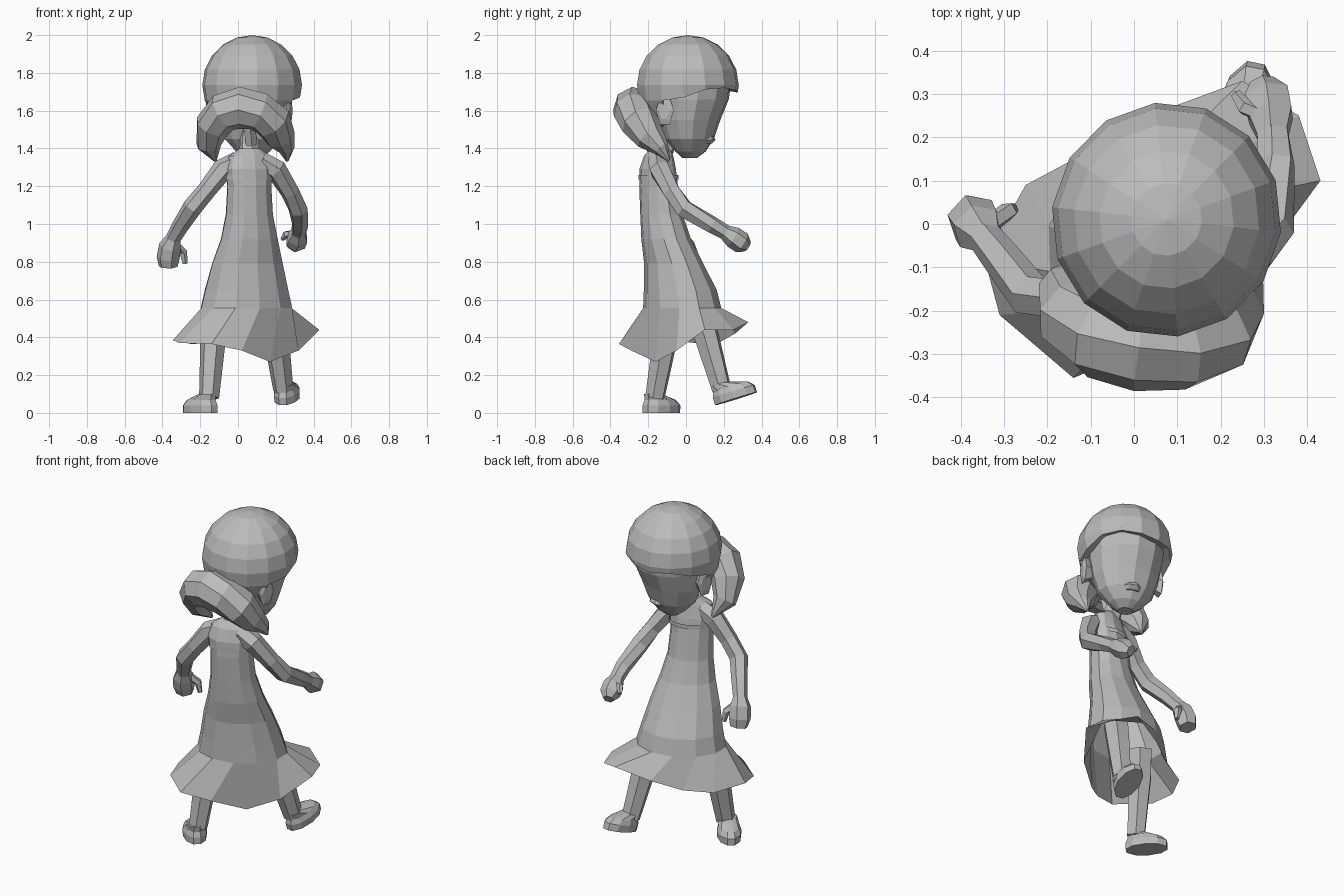
import bpy, bmesh, math
from mathutils import Vector, Matrix

if "Cube" in bpy.data.objects:
    bpy.data.objects.remove(bpy.data.objects["Cube"])

GREY = (0.5, 0.5, 0.5, 1)
clay = bpy.data.materials.new("plain grey")
clay.use_nodes = True
clay.diffuse_color = GREY
clay.node_tree.nodes["Principled BSDF"].inputs["Base Color"].default_value = GREY


def finish(name, bm):
    bmesh.ops.recalc_face_normals(bm, faces=bm.faces)
    mesh = bpy.data.meshes.new(name)
    bm.to_mesh(mesh)
    bm.free()
    mesh.materials.append(clay)
    obj = bpy.data.objects.new(name, mesh)
    bpy.context.collection.objects.link(obj)
    return obj


def loft(name, rings, bottom=True, top=True):
    """Skin a list of equal-length point rings."""
    bm = bmesh.new()
    rows = [[bm.verts.new(p) for p in ring] for ring in rings]
    n = len(rows[0])
    for a, b in zip(rows, rows[1:]):
        for i in range(n):
            j = (i + 1) % n
            bm.faces.new((a[i], a[j], b[j], b[i]))
    if bottom:
        bm.faces.new(rows[0][::-1])
    if top:
        bm.faces.new(rows[-1])
    return finish(name, bm)


def oval(x, y, z, rx, ry, n=12, yaw=0.0):
    ring = []
    for i in range(n):
        a = math.tau * i / n
        p = Matrix.Rotation(yaw, 3, 'Z') @ Vector((rx * math.cos(a), ry * math.sin(a), 0))
        ring.append(p + Vector((x, y, z)))
    return ring


def tube(name, path, n=6):
    """Loft along a path of (x, y, z, radius)."""
    pts = [Vector(p[:3]) for p in path]
    rings = []
    for i, p in enumerate(pts):
        t = (pts[min(i + 1, len(pts) - 1)] - pts[max(i - 1, 0)]).normalized()
        side = t.cross(Vector((0.2, 1, 0.1))).normalized()
        up = side.cross(t)
        r = path[i][3]
        rings.append([p + r * (side * math.cos(math.tau * k / n) + up * math.sin(math.tau * k / n))
                      for k in range(n)])
    return loft(name, rings)


# dress: turned bodice, widening skirt and uneven flared hem
YAW = 0.36
hem = [(.43, .10, .44), (.38, .25, .44), (.25, .33, .48), (.06, .26, .42),
       (-.10, .17, .37), (-.25, .09, .365), (-.345, -.08, .385), (-.31, -.21, .37),
       (-.14, -.355, .365), (.02, -.29, .33), (.17, -.16, .27), (.32, -.05, .33)]
body = [(.045, -.02, .555, .255, .20), (.045, -.03, .65, .232, .188), (.05, -.065, .79, .198, .15),
        (.06, -.105, .92, .158, .128), (.06, -.13, 1.05, .13, .11), (.06, -.145, 1.20, .122, .10),
        (.06, -.15, 1.29, .135, .09), (.065, -.145, 1.36, .12, .07), (.06, -.135, 1.40, .055, .05)]
loft("dress", [hem] + [oval(*r, yaw=YAW) for r in body], bottom=False)

# neckline band
loft("neckline", [oval(.06, -.145, z, .132, .102, yaw=YAW) for z in (1.235, 1.26)], False, False)

# neck
tube("neck", [(.06, -.13, 1.36, .055), (.06, -.09, 1.45, .05), (.07, -.05, 1.56, .06)])

# head frame, turned a little to the side
HEAD = Matrix.Translation((.075, .01, 0)) @ Matrix.Rotation(-0.34, 4, 'Z')

# face with jaw and chin
face_rows = [(.01, 1.35, .045, .04), (.015, 1.385, .095, .08), (.01, 1.45, .155, .125),
             (.01, 1.55, .19, .16), (.015, 1.66, .21, .205), (.02, 1.78, .215, .22)]
face = loft("face", [oval(0, f, z, rx, ry) for f, z, rx, ry in face_rows])
face.matrix_world = HEAD

# lips
lips = loft("lips", [oval(0, .11, 1.425, .045, .018, 6), oval(0, .125, 1.445, .05, .025, 6),
                     oval(0, .125, 1.465, .035, .015, 6)])
lips.matrix_world = HEAD

# hair cap: a faceted ball opened around the face, its rim rising toward the fringe
bm = bmesh.new()
bmesh.ops.create_uvsphere(bm, u_segments=14, v_segments=10, radius=1)
for v in bm.verts:
    v.co = Vector((v.co.x * .265, v.co.y * .272, 1.735 + v.co.z * .265))
opening = []
for f in bm.faces:
    c = f.calc_center_median()
    if c.z < 1.67 and c.y > -.08:
        opening.append(f)
bmesh.ops.delete(bm, context='FACES', geom=opening)
for v in bm.verts:
    if v.co.y > -.02 and v.co.z < 1.70:
        v.co.z += .055 * min(1, v.co.y / .15) + .012 * math.sin(v.co.x * 14)
        v.co.y += .008
hair = finish("hair_cap", bm)
hair.matrix_world = HEAD
shell = hair.modifiers.new("thickness", 'SOLIDIFY')
shell.thickness = .045

# ears
for side, word in ((1, "right"), (-1, "left")):
    rings = []
    for x, r in ((.17, .05), (.225, .085), (.235, .05)):
        turn = [math.tau * i / 6 for i in range(6)]
        rings.append([Vector((side * x, -.05 + r * .6 * math.cos(a), 1.60 + r * math.sin(a))) for a in turn])
    loft(word + "_ear", rings).matrix_world = HEAD

# gathered hair sweeping behind the neck, pointed at both ends
tube("back_hair", [(-.12, -.08, 1.335, .008), (-.155, -.15, 1.42, .066), (-.135, -.21, 1.52, .094),
                   (-.075, -.255, 1.59, .105), (.015, -.275, 1.615, .112), (.11, -.28, 1.595, .105),
                   (.185, -.245, 1.54, .104), (.225, -.19, 1.46, .08), (.255, -.13, 1.40, .045),
                   (.26, -.09, 1.335, .008)], 8)
tube("hair_tie", [(.05, -.24, 1.60, .06), (.06, -.17, 1.52, .035), (.07, -.14, 1.42, .03)], 5)

# arms with mitten hands and thumbs
arms = {
    "right": ([(.12, -.15, 1.33, .055), (.20, -.14, 1.29, .058), (.275, -.075, 1.17, .05),
               (.318, -.01, 1.08, .052), (.328, .14, .995, .045), (.32, .21, .955, .04)],
              [(.32, .20, .96, .038), (.315, .25, .93, .058), (.305, .295, .90, .058), (.295, .325, .88, .032)],
              [(.30, .25, .95, .02), (.255, .27, .945, .02), (.235, .30, .92, .012)]),
    "left": ([(.0, -.15, 1.33, .055), (-.08, -.16, 1.29, .058), (-.165, -.175, 1.18, .05),
              (-.24, -.165, 1.09, .052), (-.305, -.08, .99, .045), (-.345, -.03, .92, .04)],
             [(-.34, -.035, .93, .038), (-.36, -.01, .88, .06), (-.37, .01, .82, .062), (-.37, .02, .775, .05)],
             [(-.33, 0, .89, .022), (-.29, .03, .85, .022), (-.28, .035, .79, .014)]),
}
for word, (arm, hand, thumb) in arms.items():
    tube(word + "_arm", arm)
    tube(word + "_hand", hand)
    tube(word + "_thumb", thumb, 5)

# legs
tube("right_leg", [(.17, .05, .57, .075), (.20, .105, .42, .07), (.24, .19, .12, .054)])
tube("left_leg", [(-.10, -.07, .57, .075), (-.13, -.105, .42, .07), (-.153, -.165, .08, .054)])

# shoes: stacked outlines, toe along local +y
for word, place, turn, pitch in (("right", (.26, .265, .075), -.2, .30), ("left", (-.20, -.13, 0), .72, 0)):
    shoe = loft(word + "_shoe", [oval(0, 0, 0, .066, .12, 10), oval(0, 0, .04, .069, .12, 10),
                                 oval(0, -.008, .068, .058, .10, 10), oval(0, -.06, .10, .05, .05, 10)])
    shoe.matrix_world = (Matrix.Translation(place) @ Matrix.Rotation(turn, 4, 'Z')
                         @ Matrix.Rotation(pitch, 4, 'X'))
